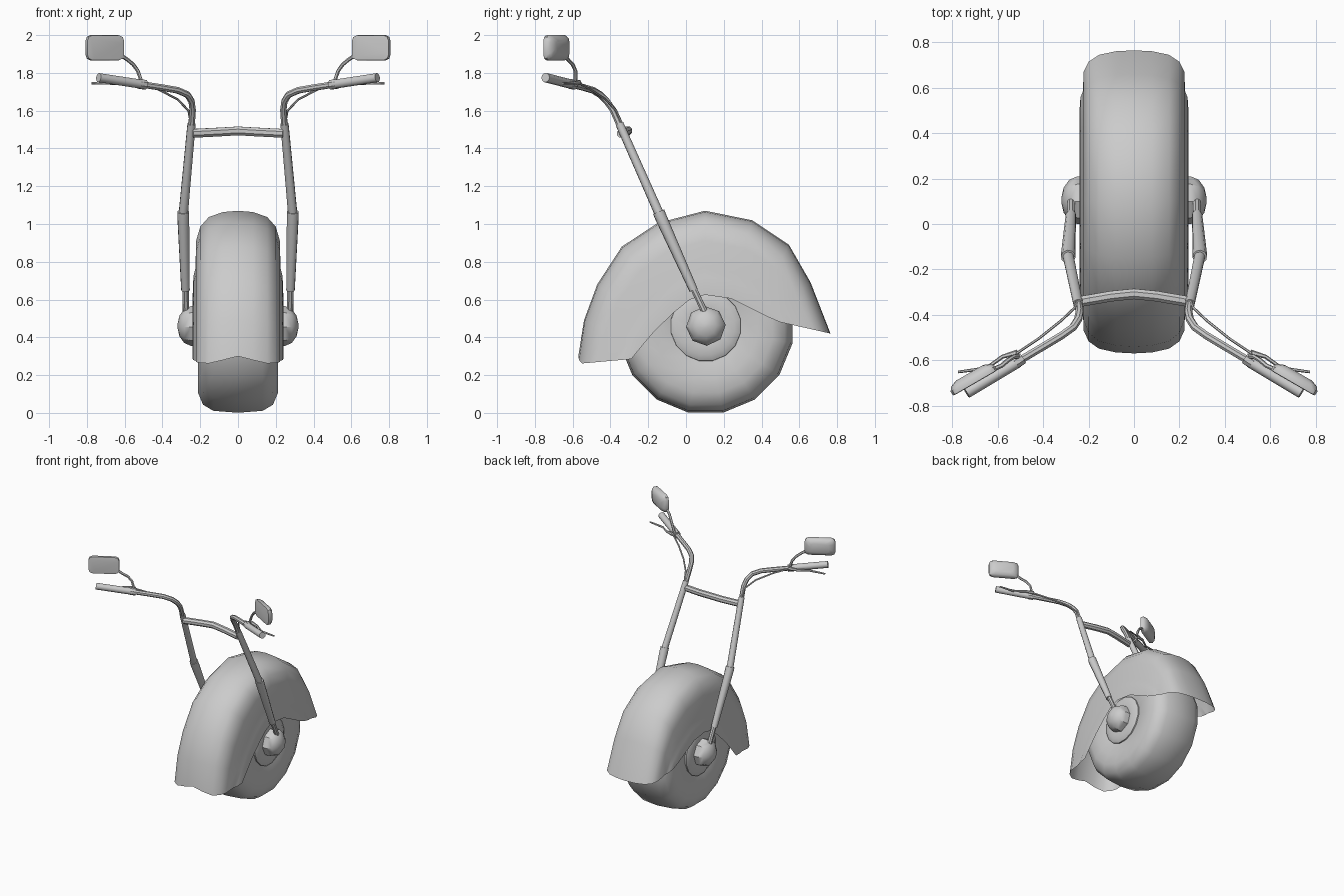
import bpy, bmesh, math
from mathutils import Vector, Matrix

if "Cube" in bpy.data.objects:
    bpy.data.objects.remove(bpy.data.objects["Cube"])

AXLE = Vector((0, 0.105, 0.46))


def finish(name, bm, mirror=True, angle=40):
    """Turn a bmesh into an object, mirrored across x."""
    me = bpy.data.meshes.new(name)
    bm.to_mesh(me)
    bm.free()
    for p in me.polygons:
        p.use_smooth = True
    me.set_sharp_from_angle(angle=math.radians(angle))
    ob = bpy.data.objects.new(name, me)
    bpy.context.collection.objects.link(ob)
    if mirror:
        m = ob.modifiers.new("Mirror", 'MIRROR')
        m.use_mirror_merge = True
        m.merge_threshold = 0.0005
    return ob


def bridge(bm, rings, closed=True):
    """Quads between successive rings of vertices."""
    for a, b in zip(rings, rings[1:]):
        n = len(a)
        for i in range(n if closed else n - 1):
            j = (i + 1) % n
            bm.faces.new((a[i], a[j], b[j], b[i]))


def tube(name, pts, radii, sides=8, mirror=True):
    """Capped round tube through points."""
    bm = bmesh.new()
    pts = [Vector(p) for p in pts]
    if not isinstance(radii, (list, tuple)):
        radii = [radii] * len(pts)
    ref = Vector((0.41, 0.77, 0.34))
    rings = []
    for i, p in enumerate(pts):
        t = (pts[min(i + 1, len(pts) - 1)] - pts[max(i - 1, 0)]).normalized()
        u = t.cross(ref).normalized()
        v = t.cross(u)
        rings.append([bm.verts.new(p + radii[i] * (u * math.cos(k * math.tau / sides)
                      + v * math.sin(k * math.tau / sides))) for k in range(sides)])
    bridge(bm, rings)
    bm.faces.new(rings[0])
    bm.faces.new(rings[-1])
    bmesh.ops.recalc_face_normals(bm, faces=bm.faces)
    return finish(name, bm, mirror)


def lathe(name, profile, sides, offset=0.0):
    """Spin an (x, radius) profile around the axle."""
    bm = bmesh.new()
    rings = []
    for x, r in profile:
        rings.append([bm.verts.new(AXLE + Vector((x, r * math.cos(offset + k * math.tau / sides),
                      r * math.sin(offset + k * math.tau / sides)))) for k in range(sides)])
    bridge(bm, rings)
    if profile[0][1] < 0.4:
        bm.faces.new(rings[0])
    bm.faces.new(rings[-1])
    bmesh.ops.recalc_face_normals(bm, faces=bm.faces)
    if bm.faces[:][-1].normal.x < 0:
        bmesh.ops.reverse_faces(bm, faces=bm.faces)
    return finish(name, bm)


# wheel: tyre, brake disc and domed hub
lathe("tyre", [(0, 0.468), (0.13, 0.458), (0.185, 0.425), (0.212, 0.36), (0.212, 0.28),
               (0.2, 0.2), (0.19, 0.17)], 16, math.pi / 16)
lathe("wheel_disc", [(0.18, 0.19), (0.205, 0.187), (0.222, 0.155), (0.215, 0.1)], 16, math.pi / 16)
lathe("hub", [(0.19, 0.105), (0.25, 0.105), (0.285, 0.09), (0.31, 0.055), (0.32, 0.012)], 8, 0.05)

# fender: stations of (crown point, lower edge point) in y, z
stations = [((-.57, .30), (-.29, .285)), ((-.54, .49), (-.22, .37)), ((-.47, .68), (-.16, .44)),
            ((-.34, .88), (-.06, .535)), ((-.15, 1.005), (.02, .60)), ((.10, 1.07), (.10, .625)),
            ((.35, 1.02), (.24, .605)), ((.545, .89), (.36, .545)), ((.66, .69), (.44, .505)),
            ((.765, .42), (.50, .48))]
section = [(0, 0), (.08, .015), (.155, .075), (.2, .19), (.222, .36), (.225, .68), (.236, .78), (.24, 1)]
bm = bmesh.new()
rows = []
for i, (top, low) in enumerate(stations):
    row = []
    for x, t in section:
        y = top[0] + (low[0] - top[0]) * t
        z = top[1] + (low[1] - top[1]) * t
        if i == 0:  # front hem dips at the corners
            z -= 0.04 * (1 - t) * min(1, x / 0.155)
        row.append(bm.verts.new((x, y, z)))
    rows.append(row)
bridge(bm, rows, closed=False)
bmesh.ops.recalc_face_normals(bm, faces=bm.faces)
bm.faces.ensure_lookup_table()
if sum((f.normal.x for f in bm.faces)) < 0:
    bmesh.ops.reverse_faces(bm, faces=bm.faces)
finish("fender", bm, angle=60)

# fork legs and crossbar
tube("fork_foot", [(.275, .115, .5), (.278, .03, .68)], .018)
tube("fork_slider", [(.278, .04, .65), (.29, -.135, 1.04), (.29, -.145, 1.065)], [.023, .032, .032], 10)
tube("fork_upper", [(.29, -.14, 1.05), (.246, -.352, 1.53)], [.025, .022], 10)
tube("crossbar", [(-.24, -.342, 1.48), (-.1, -.318, 1.487), (0, -.308, 1.493), (.1, -.318, 1.487),
                  (.24, -.342, 1.48)], .025, 8, False)

# handlebar, grip, clamp, lever and cable
tube("handlebar", [(.246, -.35, 1.52), (.24, -.387, 1.605), (.246, -.42, 1.65), (.268, -.455, 1.685),
                   (.32, -.492, 1.708), (.4, -.54, 1.722), (.53, -.617, 1.742)], .018)
tube("grip", [(.51, -.607, 1.74), (.738, -.744, 1.775)], .025, 10)
tube("lever_clamp", [(.49, -.592, 1.737), (.525, -.614, 1.742)], .027)
tube("lever", [(.505, -.6, 1.745), (.52, -.567, 1.75), (.58, -.585, 1.747), (.65, -.635, 1.744),
               (.775, -.652, 1.745)], [.014, .014, .009, .008, .006], 6)
tube("cable", [(.52, -.572, 1.75), (.42, -.505, 1.712), (.32, -.425, 1.66), (.262, -.37, 1.6),
               (.245, -.325, 1.5)], .006, 6)

# mirror stalk and head
tube("mirror_stalk", [(.51, -.585, 1.75), (.53, -.585, 1.81), (.555, -.6, 1.845), (.585, -.625, 1.87),
                      (.63, -.645, 1.9)], .01, 6)
bm = bmesh.new()
rings = []
place = Matrix.Translation((.71, -.682, 1.933)) @ Matrix.Rotation(math.radians(-30), 4, 'Z')
for depth, w, h in [(-.022, .100, .055), (-.02, .112, .066), (0, .113, .067), (.018, .1, .058), (.03, .07, .036)]:
    r = 0.03
    ring = []
    for cx, cz, a0 in [(1, 1, 0), (-1, 1, 90), (-1, -1, 180), (1, -1, 270)]:
        for a in (0, 45, 90):
            q = math.radians(a0 + a)
            ring.append(bm.verts.new(place @ Vector((cx * (w - r) + r * math.cos(q), depth,
                                                     cz * (h - r) + r * math.sin(q)))))
    rings.append(ring)
bridge(bm, rings)
bm.faces.new(rings[0])
bm.faces.new(rings[-1])
bmesh.ops.recalc_face_normals(bm, faces=bm.faces)
finish("mirror_head", bm)
